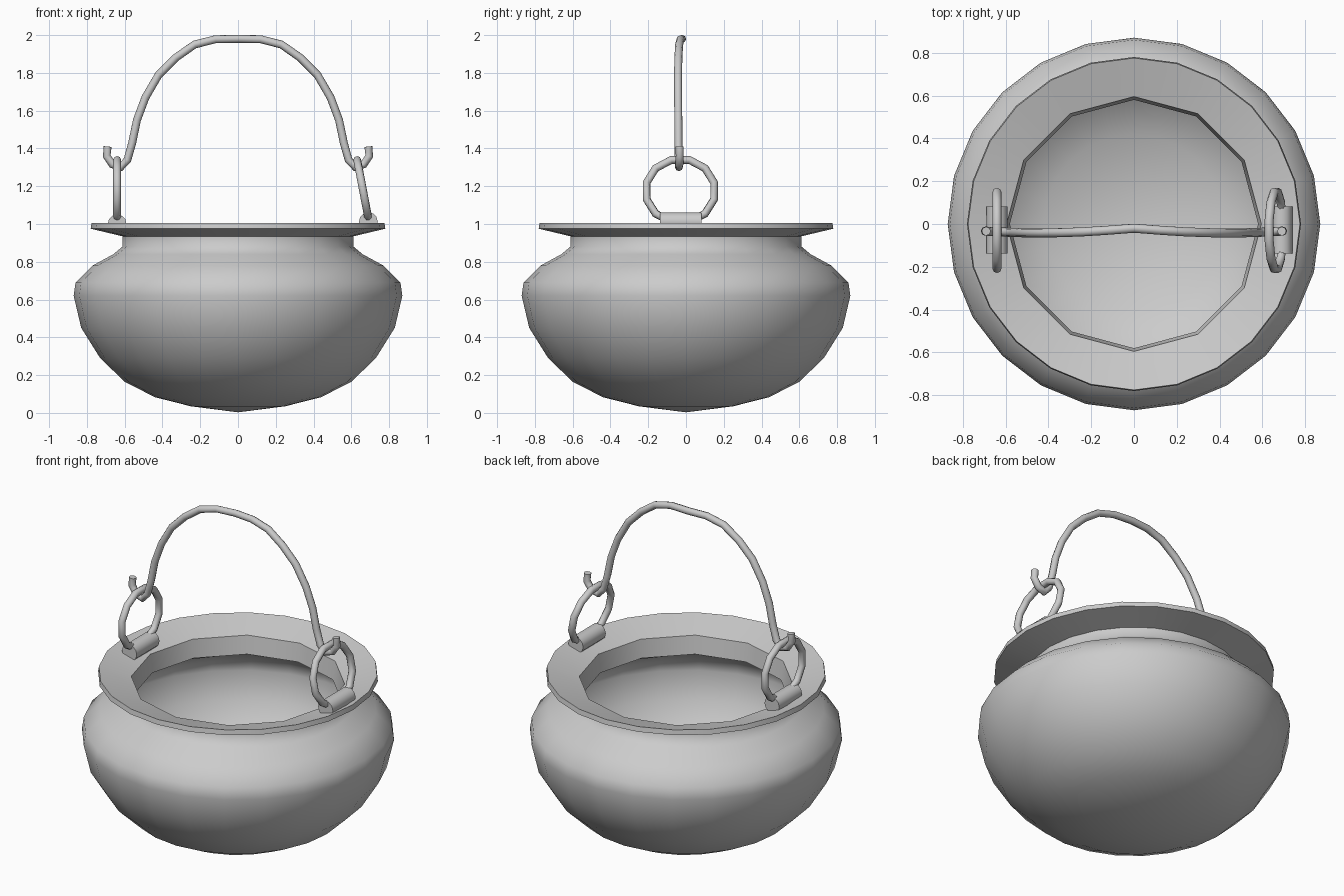
import bpy, bmesh, math
from math import sin, cos, pi, radians

if "Cube" in bpy.data.objects:
    bpy.data.objects.remove(bpy.data.objects["Cube"], do_unlink=True)

GREY = (0.6, 0.6, 0.6, 1)
iron = bpy.data.materials.new("grey iron")
iron.use_nodes = True
iron.diffuse_color = GREY
iron.node_tree.nodes["Principled BSDF"].inputs["Base Color"].default_value = GREY


def finish(obj, angle):
    """Give the part its material and smooth shading."""
    bpy.ops.object.select_all(action='DESELECT')
    bpy.context.view_layer.objects.active = obj
    obj.select_set(True)
    if obj.type == 'CURVE':
        bpy.ops.object.convert(target='MESH')
        obj = bpy.context.object
    obj.data.materials.clear()
    obj.data.materials.append(iron)
    bpy.ops.object.shade_smooth_by_angle(angle=radians(angle))
    return obj


def lathe(name, profile, sides=24):
    """Spin (radius, height, coarse) points; coarse rings look half as faceted."""
    bm = bmesh.new()
    rings = []
    for r, z, coarse in profile:
        if r == 0:
            rings.append([bm.verts.new((0, 0, z))] * sides)
            continue
        ring = []
        for i in range(sides):
            a = 2 * pi * i / sides
            rr = r * cos(2 * pi / sides) if coarse and i % 2 else r
            ring.append(bm.verts.new((rr * cos(a), rr * sin(a), z)))
        rings.append(ring)
    for low, high in zip(rings, rings[1:]):
        for i in range(sides):
            j = (i + 1) % sides
            corners = dict.fromkeys((low[i], low[j], high[j], high[i]))
            bm.faces.new(list(corners))
    bmesh.ops.recalc_face_normals(bm, faces=bm.faces)
    mesh = bpy.data.meshes.new(name)
    bm.to_mesh(mesh)
    bm.free()
    obj = bpy.data.objects.new(name, mesh)
    bpy.context.collection.objects.link(obj)
    return finish(obj, 52)


def rod(name, points, radius, closed=False):
    """Round bar following a path."""
    curve = bpy.data.curves.new(name, 'CURVE')
    curve.dimensions = '3D'
    curve.bevel_depth = radius
    curve.bevel_resolution = 2
    curve.use_fill_caps = True
    spline = curve.splines.new('POLY')
    spline.points.add(len(points) - 1)
    for p, co in zip(spline.points, points):
        p.co = (*co, 1)
    spline.use_cyclic_u = closed
    obj = bpy.data.objects.new(name, curve)
    bpy.context.collection.objects.link(obj)
    return finish(obj, 50)


# Pot: outer belly, flared dished rim, then the inner wall
outer = [(0, 0.003), (0.25, 0.035), (0.44, 0.083), (0.6, 0.165), (0.73, 0.29),
         (0.83, 0.45), (0.87, 0.62), (0.86, 0.69), (0.77, 0.78), (0.66, 0.84),
         (0.612, 0.88), (0.612, 0.935), (0.78, 0.975), (0.775, 1.005)]
inner = [(0.595, 0.95), (0.58, 0.84), (0.74, 0.76), (0.83, 0.68), (0.84, 0.62),
         (0.8, 0.46), (0.7, 0.31), (0.57, 0.195), (0.42, 0.115), (0, 0.04)]
lathe("pot", [(r, z, False) for r, z in outer]
      + [(r, z, k < 2) for k, (r, z) in enumerate(inner)])

# Bail handle with hooked ends
half = [(0.69, 1.41), (0.695, 1.36), (0.665, 1.315), (0.62, 1.3), (0.585, 1.34),
        (0.56, 1.43), (0.535, 1.55), (0.49, 1.67), (0.42, 1.79),
        (0.33, 1.88), (0.23, 1.95), (0.12, 1.978)]
arch = [(-x, z) for x, z in half] + [(0, 1.98)] + [(x, z) for x, z in reversed(half)]
rod("handle", [(x, -0.02 - 0.022 * sin(min(abs(x) / 0.7, 1) * pi * 0.8), z)
               for x, z in arch], 0.021)

# Rings and the lugs that hold them to the rim
for side, top_x, low_x, lug_x in (("right", -0.64, -0.64, -0.64),
                                  ("left", 0.63, 0.695, 0.69)):
    path = []
    for i in range(12):
        a = 2 * pi * (i + 0.5) / 12
        t = (1 + sin(a)) / 2
        path.append((low_x + (top_x - low_x) * t,
                     -0.03 + 0.185 * cos(a), 1.175 + 0.17 * sin(a)))
    rod(side + "_ring", path, 0.021, closed=True)

    lug_z = 1.0 if side == "right" else 1.012
    bpy.ops.mesh.primitive_cylinder_add(
        vertices=12, radius=0.05, depth=0.22,
        location=(lug_x, -0.028, lug_z), rotation=(pi / 2, 0, 0))
    lug = bpy.context.object
    lug.name = side + "_lug"
    finish(lug, 40)
